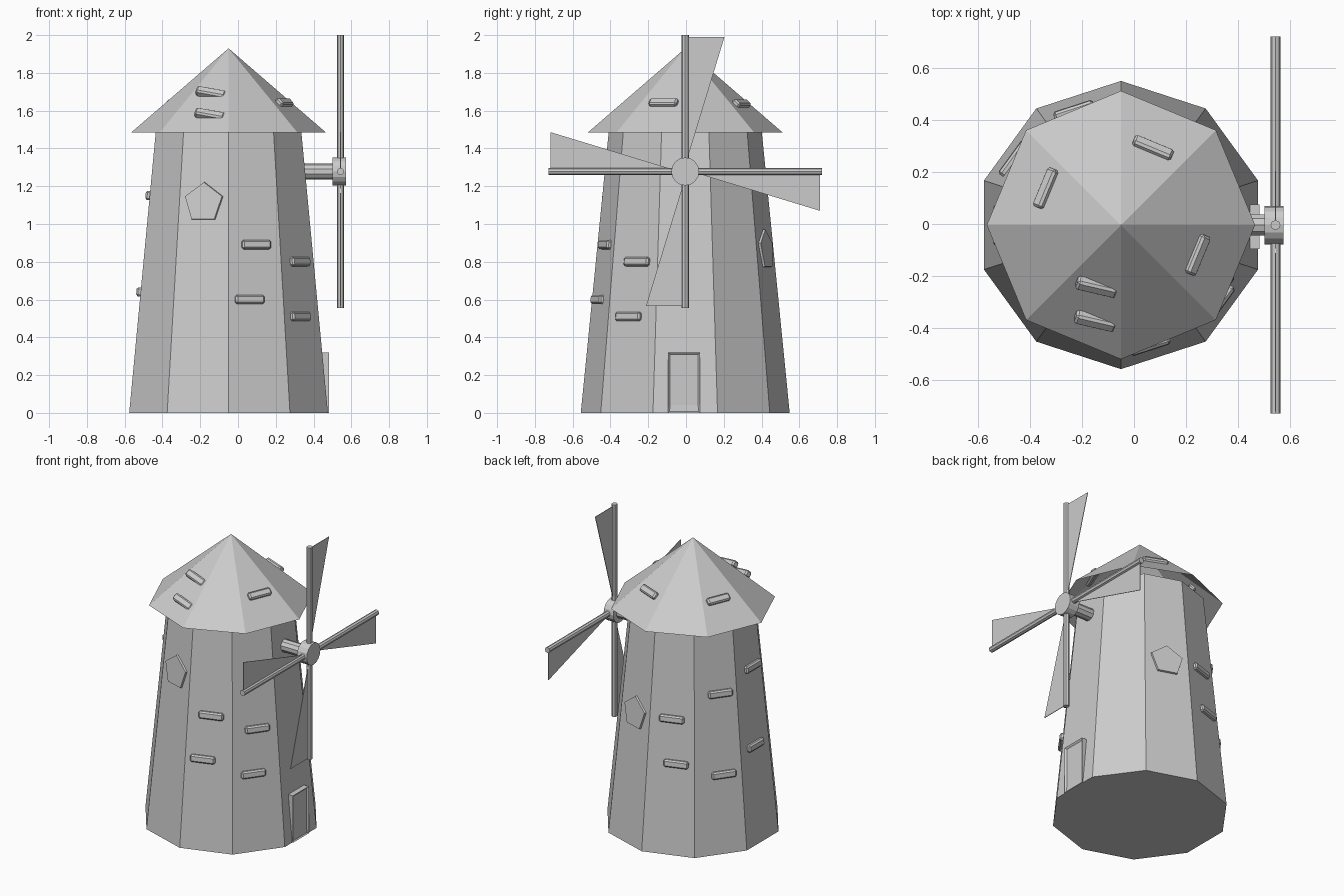
import bpy, bmesh
from math import sin, cos, pi, radians, atan2
from mathutils import Matrix, Vector

if "Cube" in bpy.data.objects:
    bpy.data.objects.remove(bpy.data.objects["Cube"])

CX, CY = -0.05, -0.004
HUB = Vector((0.543, CY, 1.278))


def finish(name, bm, matrix=None):
    bmesh.ops.recalc_face_normals(bm, faces=bm.faces)
    me = bpy.data.meshes.new(name)
    bm.to_mesh(me)
    bm.free()
    ob = bpy.data.objects.new(name, me)
    bpy.context.collection.objects.link(ob)
    if matrix:
        ob.matrix_world = matrix
    return ob


def rings(name, sides, start, levels, capped=True):
    """Stack of polygon rings, levels = (radius, z); radius 0 makes an apex."""
    bm = bmesh.new()
    loops = []
    for r, z in levels:
        n = sides if r else 1
        loops.append([bm.verts.new((CX + r * cos(start + 2 * pi * i / sides),
                                    CY + r * sin(start + 2 * pi * i / sides), z)) for i in range(n)])
    for a, b in zip(loops, loops[1:]):
        for i in range(sides):
            j = (i + 1) % sides
            bm.faces.new((a[i], a[j], b[0]) if len(b) == 1 else (a[i], a[j], b[j], b[i]))
    if capped:
        bm.faces.new(loops[0][::-1])
        bm.faces.new(loops[-1])
    return finish(name, bm)


def rod(name, p, q, r, sides):
    p, q = Vector(p), Vector(q)
    bm = bmesh.new()
    bmesh.ops.create_cone(bm, cap_ends=True, segments=sides, radius1=r, radius2=r, depth=(q - p).length)
    rot = (q - p).to_track_quat('Z', 'Y').to_matrix().to_4x4()
    return finish(name, bm, Matrix.Translation((p + q) / 2) @ rot)


def on_face(deg, d, z, t, tilt, yaw=0):
    """Frame on a sloping face: x along the face, y up the slope, z outward."""
    a = radians(deg)
    out = Vector((cos(a), sin(a), 0))
    tan = Vector((-sin(a), cos(a), 0))
    nor = out * cos(tilt) + Vector((0, 0, sin(tilt)))
    up = nor.cross(tan)
    m = Matrix((tan, up, nor)).transposed().to_4x4()
    return Matrix.Translation(Vector((CX, CY, z)) + out * d + tan * t) @ m @ Matrix.Rotation(yaw, 4, 'Y')


def wall(deg, z, t):
    return on_face(deg, 0.526 - 0.0946 * z, z, t, atan2(0.0946, 1))


def roof_face(deg, d, t, yaw=0):
    return on_face(deg, d, 1.93 - 0.445 * d / 0.476, t, atan2(0.476, 0.445), yaw)


def brick(name, m):
    bm = bmesh.new()
    bmesh.ops.create_cube(bm, size=1, matrix=Matrix.Diagonal((0.16, 0.048, 0.045, 1)))
    bmesh.ops.bevel(bm, geom=bm.edges[:], offset=0.009, segments=1, affect='EDGES')
    return finish(name, bm, m)


# Tower and hollow roof
rings("tower", 10, pi / 2, [(0.553, 0), (0.405, 1.49)])
rings("roof", 8, 0, [(0.515, 1.485), (0, 1.93)], capped=False)

# Protruding wall bricks: face angle, height, sideways offset
for i, (deg, z, t) in enumerate([(-72, 0.89, 0.009), (-72, 0.6, -0.037), (-36, 0.8, 0.015), (-36, 0.51, -0.02),
                                 (108, 0.89, 0), (108, 0.6, 0.036), (144, 1.05, 0.03), (144, 0.52, 0.036),
                                 (180, 1.15, 0.04), (180, 0.64, 0)]):
    brick(f"wall_brick_{i}", wall(deg, z, t))

# Roof shingles, two of them half sunk into the roof
for i, (deg, d, t, yaw) in enumerate([(67.5, 0.317, 0, 0), (157.5, 0.317, -0.02, 0), (-22.5, 0.312, 0.007, 0),
                                      (-112.5, 0.255, 0.005, 0.24), (-112.5, 0.378, 0.05, 0.24)]):
    brick(f"roof_shingle_{i}", roof_face(deg, d, t, yaw))

# Pentagonal windows
for i, (deg, z) in enumerate([(-108, 1.112), (72, 0.862)]):
    bm = bmesh.new()
    low, high = [[bm.verts.new((r * sin(2 * pi * k / 5), r * cos(2 * pi * k / 5), h)) for k in range(5)]
                 for r, h in ((0.113, -0.01), (0.108, 0.012))]
    for k in range(5):
        j = (k + 1) % 5
        bm.faces.new((low[k], low[j], high[j], high[k]))
    bm.faces.new(high)
    bm.faces.new(low[::-1])
    finish(f"window_{i}", bm, wall(deg, z, 0))

# Door with a recessed panel
bm = bmesh.new()
bmesh.ops.create_cube(bm, size=1, matrix=Matrix.Translation((0.445, -0.01, 0.16)) @ Matrix.Diagonal((0.074, 0.17, 0.32, 1)))
front = max(bm.faces, key=lambda f: f.calc_center_median().x)
bmesh.ops.inset_region(bm, faces=[front], thickness=0.016)
bmesh.ops.translate(bm, verts=front.verts[:], vec=(-0.01, 0, 0))
finish("door", bm)

# Shaft and hub
rod("shaft", (0.3, CY, HUB.z), (0.51, CY, HUB.z), 0.042, 10)
rod("hub", (0.5, CY, HUB.z), (0.573, CY, HUB.z), 0.074, 16)

# Four poles, each carrying a thin triangular sail
for i in range(4):
    a = i * pi / 2
    along = Vector((0, sin(a), cos(a)))
    side = Vector((0, cos(a), -sin(a)))
    rod(f"pole_{i}", HUB, HUB + along * 0.723, 0.019, 8)
    bm = bmesh.new()
    tri = [HUB + along * 0.03, HUB + along * 0.713, HUB + along * 0.713 + side * 0.208]
    f = bm.faces.new([bm.verts.new(v + Vector((0.002, 0, 0))) for v in tri])
    ext = bmesh.ops.extrude_face_region(bm, geom=[f])
    bmesh.ops.translate(bm, verts=[v for v in ext["geom"] if isinstance(v, bmesh.types.BMVert)], vec=(-0.004, 0, 0))
    finish(f"sail_{i}", bm)
